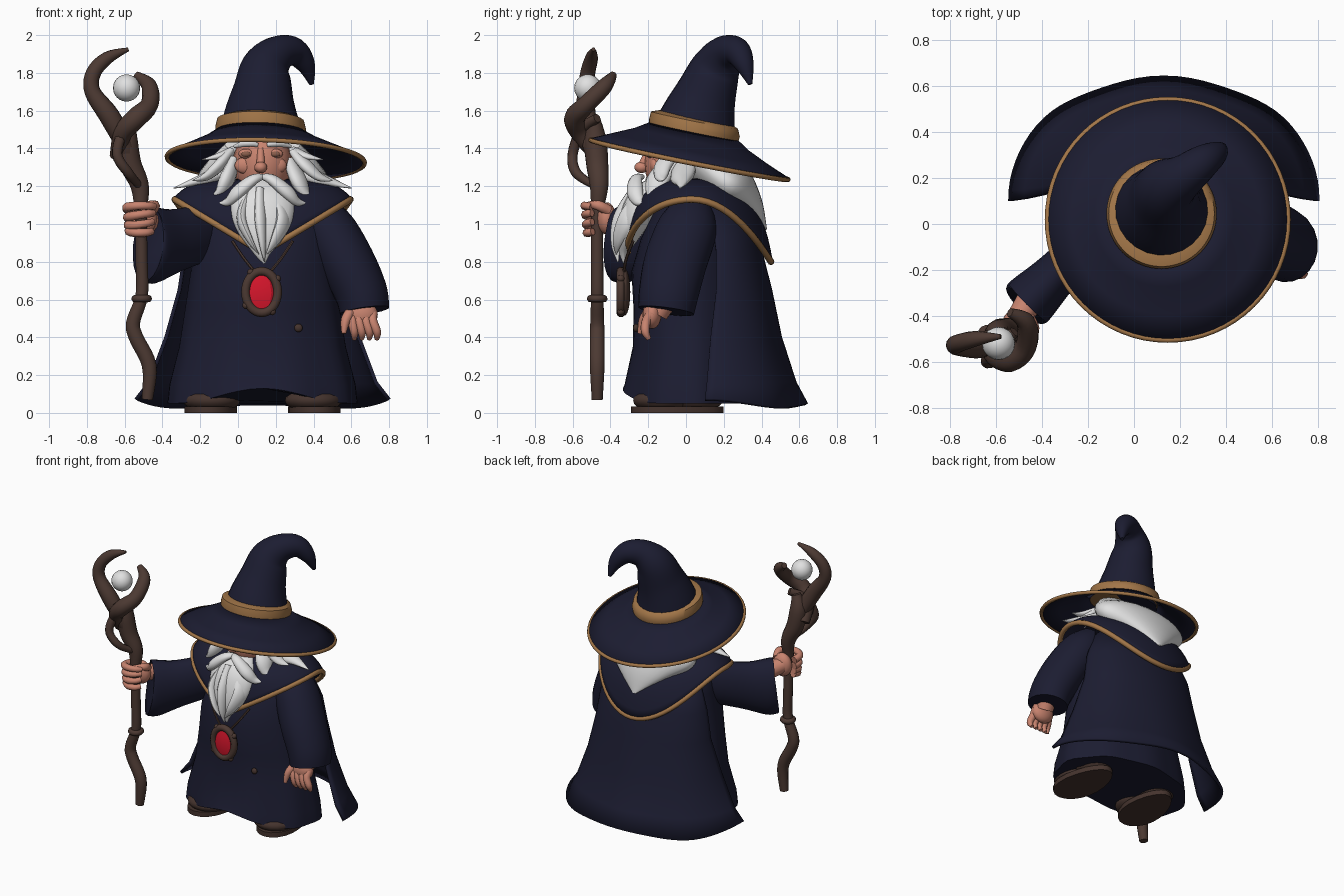
import bpy, bmesh, math
from mathutils import Vector, Matrix, Euler

cube = bpy.data.objects.get("Cube")
if cube:
    bpy.data.objects.remove(cube)

CX = 0.13  # the body's own centre line
TAU = math.tau


def material(name, *rgb):
    mat = bpy.data.materials.new(name)
    mat.use_nodes = True
    color = (*rgb, 1)
    mat.diffuse_color = color
    shader = next(n for n in mat.node_tree.nodes if n.type == 'BSDF_PRINCIPLED')
    shader.inputs['Base Color'].default_value = color
    shader.inputs['Roughness'].default_value = 0.8
    return mat


NAVY = material("navy cloth", .0115, .012, .031)
GOLD = material("gold trim", .36, .18, .065)
WHITE = material("white hair", .75, .75, .75)
SKIN = material("skin", .58, .23, .16)
WOOD = material("brown wood", .072, .041, .032)
LEATHER = material("boot leather", .06, .034, .027)
RED = material("red gem", .68, .008, .025)
EYE = material("eye brown", .25, .11, .07)


def finish(bm, name, mat, angle=50, solid=0):
    bmesh.ops.recalc_face_normals(bm, faces=bm.faces)
    for face in bm.faces:
        face.smooth = True
    mesh = bpy.data.meshes.new(name)
    bm.to_mesh(mesh)
    bm.free()
    mesh.materials.append(mat)
    mesh.set_sharp_from_angle(angle=math.radians(angle))
    obj = bpy.data.objects.new(name, mesh)
    bpy.context.collection.objects.link(obj)
    if solid:
        mod = obj.modifiers.new("thickness", 'SOLIDIFY')
        mod.thickness = solid
        mod.offset = 0


def loft(name, rings, mat, wrap=True, loop=False, caps=True, **kw):
    """Skin a list of equal point rings."""
    bm = bmesh.new()
    rows = [[bm.verts.new(p) for p in ring] for ring in rings]
    n = len(rows[0])
    for a, b in zip(rows, rows[1:] + (rows[:1] if loop else [])):
        for i in range(n if wrap else n - 1):
            j = (i + 1) % n
            bm.faces.new((a[i], a[j], b[j], b[i]))
    if caps and wrap and not loop:
        bm.faces.new(rows[0])
        bm.faces.new(rows[-1])
    finish(bm, name, mat, **kw)


def spline(path, loop=False, steps=5):
    pts = [Vector(p) for p in path]
    n = len(pts)
    get = (lambda i: pts[i % n]) if loop else (lambda i: pts[max(0, min(n - 1, i))])
    out = []
    for i in range(n if loop else n - 1):
        a, b, c, d = (get(i + k) for k in (-1, 0, 1, 2))
        for s in range(steps):
            t = s / steps
            out.append(b + (c - a) * t / 2 + (a * 2 - b * 5 + c * 4 - d) * t * t / 2
                       + (b * 3 - a - c * 3 + d) * t ** 3 / 2)
    return out if loop else out + [pts[-1]]


def tube(name, path, mat, flat=1, ref=(.3, 1, .2), sides=12, loop=False, steps=5, **kw):
    """Sweep a round or flattened section along points of x, y, z, radius."""
    pts = spline(path, loop, steps)
    n = len(pts)
    normal, last, rings = Vector(ref), None, []
    for i, p in enumerate(pts):
        nxt = pts[(i + 1) % n] if loop else pts[min(i + 1, n - 1)]
        prv = pts[i - 1] if loop else pts[max(i - 1, 0)]
        tan = (nxt - prv).xyz.normalized()
        if last:
            normal = last.rotation_difference(tan) @ normal
        normal = (normal - tan * normal.dot(tan)).normalized()
        side, last = tan.cross(normal), tan
        r = max(p.w, .003)
        rings.append([p.xyz + (normal * math.cos(a) + side * math.sin(a) * flat) * r
                      for a in (TAU * k / sides for k in range(sides))])
    loft(name, rings, mat, loop=loop, **kw)


def ball(name, loc, size, mat, rot=(0, 0, 0), u=20, v=12, angle=50):
    bm = bmesh.new()
    bmesh.ops.create_uvsphere(bm, u_segments=u, v_segments=v, radius=1,
                              matrix=Matrix.LocRotScale(Vector(loc), Euler(rot), Vector(size)))
    finish(bm, name, mat, angle)


def pair(name, path, mat, **kw):
    """A tube and its mirror image across the body's centre line."""
    tube("left_" + name, path, mat, **kw)
    tube("right_" + name, [(2 * CX - x, y, z, r) for x, y, z, r in path], mat, **kw)


def oval(rx, front, back, z, n=48, folds=0, hem=0):
    ring = []
    for i in range(n):
        a = TAU * i / n
        c, s = math.cos(a), math.sin(a)
        k = 1 + folds * math.sin(9 * a)
        mid, ry = (front + back) / 2, (back - front) / 2
        ring.append((CX + rx * c * k, mid + ry * s * k, z + hem * max(0, -s) ** 6))
    return ring


# Robe and open-fronted cape
robe = [(.5, -.34, .36, .05), (.49, -.33, .35, .15), (.44, -.285, .32, .35), (.41, -.28, .3, .55),
        (.38, -.29, .29, .75), (.36, -.24, .27, .92), (.34, -.17, .23, 1.07), (.2, -.1, .18, 1.18)]
loft("robe", [oval(*sec, folds=.018 * (1 - sec[3]), hem=.08 * (i == 0))
              for i, sec in enumerate(robe)], NAVY)

cape = [(.67, .1, .53, .045), (.6, .11, .46, .16), (.51, .13, .365, .4),
        (.44, .16, .285, .65), (.41, .16, .235, .85), (.3, .12, .18, 1.12)]
cape_rings = []
for i, (rx, y, ry, z) in enumerate(cape):
    ring = []
    for k in range(41):
        a = math.pi * k / 40
        c, s = math.cos(a), max(0, math.sin(a))
        fold = 1 - .015 * math.sin(a * 7) * (1 - z)
        hem = .025 * c * c - .03 * math.sin(a * 2) ** 2 if i == 0 else 0
        ring.append((CX + math.copysign(rx * abs(c) ** .95, c), y + ry * s ** .95 * fold, z + hem))
    cape_rings.append(ring)
loft("cape", cape_rings, NAVY, wrap=False, solid=.02)


# Shoulder mantle: pointed in front, rounded behind
def mantle_point(a, t):
    c, s = math.cos(a), math.sin(a)
    rim_z = .8 + .33 * c * c if s > 0 else .85 + .28 * abs(c)
    rim = Vector((CX + .465 * c, .03 + (.42 if s > 0 else .34) * s, rim_z))
    neck = Vector((CX + .2 * c, .05 + .2 * s, 1.23))
    bulge = Vector((c, s, .6)) * .035 * math.sin(math.pi * t)
    return neck.lerp(rim, t) + bulge


angles = [TAU * k / 64 for k in range(64)]
loft("shoulder_mantle", [[mantle_point(a, t / 8) for a in angles] for t in range(9)],
     NAVY, caps=False, solid=.02)
tube("mantle_trim", [(*mantle_point(a, 1), .018) for a in angles], GOLD, loop=True, steps=1, sides=8)

# Sleeves
tube("left_sleeve", [(.4, .03, 1.07, .12), (.48, .005, .97, .16), (.575, -.055, .8, .168),
                     (.65, -.09, .64, .16), (.67, -.105, .54, .15)], NAVY,
     flat=.88, ref=(0, 1, 0), sides=20)
tube("right_sleeve", [(-.08, .05, 1.0, .11), (-.2, -.08, .95, .15), (-.34, -.22, .91, .17),
                      (-.45, -.33, .89, .205), (-.475, -.355, .89, .195)], NAVY,
     flat=.58, ref=(0, 0, 1), sides=20)

# Left hand, hanging with open fingers
tube("left_wrist", [(.67, -.1, .6, .06), (.66, -.15, .53, .06)], SKIN)
ball("left_palm", (.655, -.18, .52), (.085, .05, .075), SKIN)
for i in range(4):
    x = .605 + .036 * i
    tip = .615 + .04 * i
    tube("left_finger", [(x, -.18, .53, .028), (x, -.21, .485, .026), (tip, -.215, .43, .023),
                         (tip, -.195, .39, .012)], SKIN, sides=8)
tube("left_thumb", [(.6, -.19, .54, .03), (.57, -.225, .49, .026), (.56, -.245, .42, .012)], SKIN, sides=8)

# Right hand, gripping the staff
tube("right_wrist", [(-.44, -.31, 1.0, .06), (-.5, -.41, 1.03, .055)], SKIN)
ball("right_palm", (-.5, -.42, 1.03), (.07, .05, .085), SKIN)
for i in range(4):
    z, r = .965 + .04 * i, .056 + .004 * i
    arc = [math.radians(d) for d in (150, 205, 255, 300, 335)]
    tube("right_finger", [(-.515 + r * 1.15 * math.cos(a), -.47 + r * math.sin(a), z + .012 * math.sin(a + i),
                           .027 - .002 * k) for k, a in enumerate(arc)], SKIN, sides=8)
tube("right_thumb", [(-.46, -.41, 1.07, .03), (-.44, -.47, 1.1, .026), (-.5, -.53, 1.1, .016)], SKIN, sides=8)

# Staff with twisting vines and a cradled orb
tube("staff_shaft", [(-.48, -.47, .07, .03), (-.47, -.47, .25, .04), (-.54, -.47, .4, .04),
                     (-.555, -.47, .48, .038), (-.51, -.47, .62, .034), (-.51, -.47, .8, .033),
                     (-.515, -.47, 1.05, .034), (-.52, -.46, 1.2, .05), (-.57, -.47, 1.32, .06),
                     (-.59, -.48, 1.45, .06), (-.57, -.48, 1.55, .03)], WOOD)
tube("staff_knot", [(-.51 + .035 * math.cos(a), -.47 + .035 * math.sin(a), .605, .02)
                    for a in angles[::8]], WOOD, loop=True, steps=2, sides=8)
tube("staff_long_hook", [(-.54, -.45, 1.25, .035), (-.6, -.5, 1.42, .05), (-.68, -.53, 1.57, .055),
                         (-.77, -.53, 1.7, .043), (-.765, -.52, 1.8, .04), (-.69, -.5, 1.88, .034),
                         (-.58, -.49, 1.925, .01)], WOOD)
tube("staff_short_hook", [(-.64, -.47, 1.36, .04), (-.61, -.56, 1.48, .05), (-.54, -.59, 1.56, .055),
                          (-.47, -.53, 1.63, .048), (-.47, -.43, 1.73, .042), (-.54, -.385, 1.79, .02)], WOOD)
tube("staff_vine", [(-.52, -.47, 1.56, .025), (-.6, -.55, 1.5, .03), (-.64, -.6, 1.37, .028),
                    (-.58, -.58, 1.27, .027), (-.52, -.48, 1.2, .02)], WOOD, sides=8)
ball("staff_orb", (-.59, -.52, 1.72), (.072, .072, .072), WHITE)

# Boots on flat soles, toes turned out a little
for side, x, turn in (("right", -.14, -.06), ("left", .4, .06)):
    ball(side + "_boot_toe", (x, -.13, .066), (.152, .15, .066), LEATHER, (0, 0, turn))
    ball(side + "_boot_heel", (x, .06, .08), (.12, .14, .078), LEATHER)
    sole = []
    for a in angles[::3]:
        y = -.045 + .245 * math.sin(a)
        sole.append((x - turn * y + (.138 - .022 * math.sin(a)) * math.cos(a), y))
    loft(side + "_boot_sole", [[(px, py, z) for px, py in sole] for z in (0, .035)], LEATHER)

# Head and face
ball("head", (CX, -.06, 1.32), (.155, .16, .2), SKIN)
ball("nose", (CX - .01, -.235, 1.3), (.034, .038, .03), SKIN)
tube("nose_bridge", [(CX - .01, -.19, 1.4, .018), (CX - .01, -.228, 1.32, .022)], SKIN)
for s in (-1, 1):
    x = CX - .01 + s * .078
    ball("cheek", (x, -.165, 1.31), (.06, .028, .045), SKIN)
    ball("eyelid", (x, -.183, 1.372), (.04, .025, .026), SKIN)
    ball("eye", (x, -.2, 1.37), (.026, .013, .015), EYE)
    ball("ear", (CX + s * .16, -.03, 1.32), (.03, .035, .05), SKIN)
pair("eyebrow", [(.155, -.2, 1.418, .01), (.21, -.205, 1.428, .02), (.28, -.17, 1.41, .008)], WHITE)

# Beard, moustache and hair
tube("beard", [(CX, -.13, 1.22, .1), (CX, -.22, 1.13, .165), (CX, -.27, 1.03, .165),
               (CX, -.31, .93, .115), (CX, -.33, .85, .05), (CX + .01, -.33, .79, .005)],
     WHITE, flat=.5, ref=(1, 0, 0), sides=20)
pair("beard_lock", [(.2, -.24, 1.16, .04), (.24, -.31, 1.03, .055), (.2, -.36, .92, .035),
                    (.15, -.37, .84, .004)], WHITE, flat=.5)
tube("beard_middle_lock", [(.12, -.26, 1.18, .04), (.12, -.34, 1.03, .05), (.13, -.37, .9, .03),
                           (.14, -.36, .8, .004)], WHITE, flat=.6)
pair("moustache", [(.13, -.235, 1.25, .02), (.18, -.265, 1.235, .036), (.26, -.27, 1.17, .045),
                   (.31, -.25, 1.12, .03), (.36, -.23, 1.11, .004)], WHITE, flat=.75)
pair("side_whisker", [(.28, -.08, 1.33, .05), (.32, -.15, 1.23, .065), (.36, -.17, 1.16, .04),
                      (.42, -.16, 1.13, .004)], WHITE, flat=.6)
pair("cheek_lock", [(.3, -.06, 1.38, .04), (.36, -.12, 1.31, .05), (.43, -.13, 1.25, .035),
                    (.5, -.12, 1.23, .004)], WHITE, flat=.6)
pair("outer_lock", [(.27, 0, 1.32, .07), (.4, -.02, 1.25, .065), (.5, -.02, 1.22, .035),
                    (.6, -.03, 1.19, .004)], WHITE, flat=.6)
pair("upper_lock", [(.29, -.04, 1.39, .035), (.36, -.1, 1.36, .03), (.45, -.11, 1.34, .004)], WHITE, flat=.6)
tube("back_hair", [(CX, .02, 1.42, .2), (CX, .12, 1.3, .31), (CX, .24, 1.2, .35),
                   (CX, .34, 1.1, .2), (CX, .425, .97, .012)],
     WHITE, flat=.36, ref=(1, 0, 0), sides=24)


# Hat: drooping brim, trim, band and bent cone, all tipped backwards
def hat_ring(r, x, y, z):
    return [(x + r * math.cos(a), y + r * math.sin(a),
             z - .2 * r * math.sin(a) - .03 * r * math.cos(a)) for a in angles]


brim = hat_ring(.523, .147, .018, 1.34)
loft("hat_brim", [brim, hat_ring(.41, .14, .02, 1.39), hat_ring(.3, .13, .03, 1.44),
                  hat_ring(.22, .12, .04, 1.49)], NAVY, solid=.018, caps=False)
tube("brim_trim", [(*p, .013) for p in brim], GOLD, loop=True, steps=1, sides=8)
loft("hat_band", [hat_ring(.21, .12, .04, 1.47), hat_ring(.235, .12, .04, 1.475),
                  hat_ring(.24, .12, .045, 1.51), hat_ring(.23, .12, .045, 1.55),
                  hat_ring(.19, .12, .05, 1.565)], GOLD)
tube("hat_cone", [(.12, .04, 1.47, .225), (.12, .07, 1.58, .195), (.13, .11, 1.7, .16),
                  (.15, .16, 1.83, .13), (.22, .21, 1.905, .095), (.3, .27, 1.91, .075),
                  (.36, .31, 1.84, .05), (.39, .34, 1.74, .012)], NAVY, sides=24)

# Pendant on two cords: a rim around a sunken faceted gem
ball("pendant_back", (.125, -.325, .64), (.1, .03, .125), WOOD)
tube("pendant_rim", [(.125 + .085 * math.cos(a), -.345, .64 + .11 * math.sin(a), .024)
                     for a in angles[::4]], WOOD, loop=True, steps=2, sides=8)
ball("pendant_gem", (.12, -.34, .635), (.08, .025, .11), RED, u=8, v=6, angle=15)
for a in angles[::16]:
    ball("pendant_stud", (.125 + .1 * math.cos(a + .6), -.345, .64 + .125 * math.sin(a + .6)),
         (.02, .02, .02), WOOD, u=8, v=6)
pair("pendant_cord", [(.29, -.28, .91, .008), (.23, -.315, .82, .008), (.165, -.33, .74, .008)], WOOD, sides=6)
ball("robe_button", (.32, -.265, .45), (.022, .015, .022), LEATHER)
